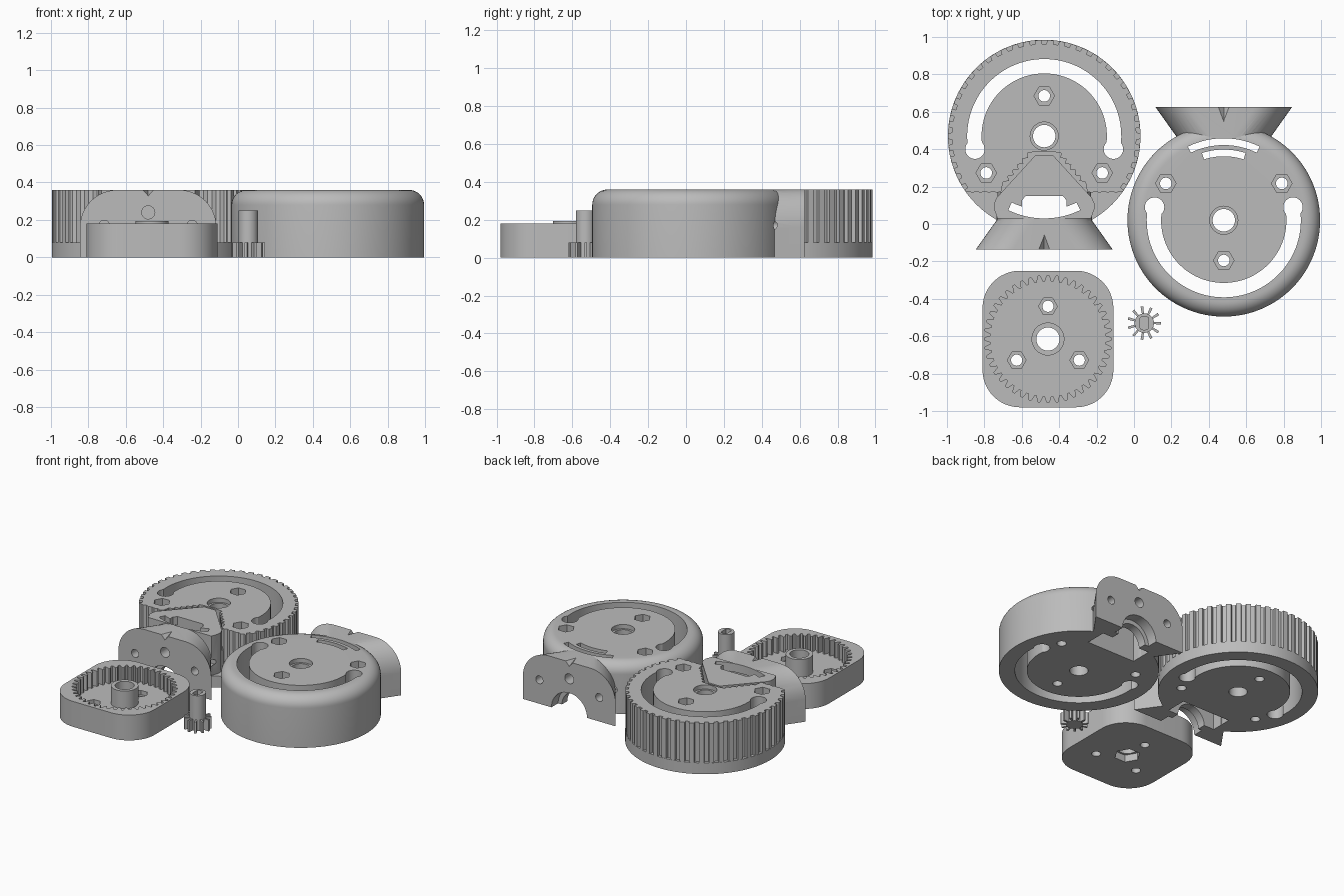
import bpy, bmesh
from math import sin, cos, pi, radians, atan2
from mathutils import Matrix

cube = bpy.data.objects.get("Cube")
if cube:
    bpy.data.objects.remove(cube, do_unlink=True)

GREY = (0.5, 0.5, 0.5, 1)
grey = bpy.data.materials.new("plain grey")
grey.use_nodes = True
grey.diffuse_color = GREY
next(n for n in grey.node_tree.nodes if n.type == 'BSDF_PRINCIPLED').inputs["Base Color"].default_value = GREY

H = 0.36        # height of both housings
R = 0.515       # radius of both housings
MOUTH = -0.605  # end of the flared neck


# ---------- outlines ----------
def circle(r, n=40, c=(0, 0), turn=0):
    return [(c[0] + r * cos(turn + 2 * pi * i / n), c[1] + r * sin(turn + 2 * pi * i / n)) for i in range(n)]


def gear(n, root, tip, low, high):
    # low and high are the half widths of a tooth at its root and tip, as a share of the pitch
    pts = []
    for i in range(n):
        for r, k in ((root, -low), (tip, -high), (tip, high), (root, low)):
            a = 2 * pi * (i + k) / n
            pts.append((r * cos(a), r * sin(a)))
    return pts


def arc_band(r0, r1, a0, a1, n=40):
    angles = [a0 + (a1 - a0) * i / n for i in range(n + 1)]
    return [(r1 * cos(a), r1 * sin(a)) for a in angles] + [(r0 * cos(a), r0 * sin(a)) for a in reversed(angles)]


def mirrored(half):
    return half + [(-x, y) for x, y in reversed(half)]


# ---------- solids ----------
def loft(name, rings):
    bm = bmesh.new()
    loops = [[bm.verts.new(p) for p in ring] for ring in rings]
    n = len(loops[0])
    for a, b in zip(loops, loops[1:]):
        for i in range(n):
            bm.faces.new((a[i], a[(i + 1) % n], b[(i + 1) % n], b[i]))
    bm.faces.new(loops[0])
    bm.faces.new(loops[-1])
    bmesh.ops.recalc_face_normals(bm, faces=bm.faces)
    mesh = bpy.data.meshes.new(name)
    bm.to_mesh(mesh)
    bm.free()
    mesh.materials.append(grey)
    obj = bpy.data.objects.new(name, mesh)
    bpy.context.collection.objects.link(obj)
    return obj


def prism(name, outline, z0, z1):
    return loft(name, [[(x, y, z) for x, y in outline] for z in (z0, z1)])


def bore(r, x, z, y0, y1):
    return loft("bore", [[(x + u, y, z + v) for u, v in circle(r)] for y in (y0, y1)])


def combine(obj, other, operation):
    mod = obj.modifiers.new(operation, 'BOOLEAN')
    mod.operation = operation
    mod.solver = 'EXACT'
    mod.object = other
    bpy.context.view_layer.update()
    bpy.ops.object.select_all(action='DESELECT')
    bpy.context.view_layer.objects.active = obj
    obj.select_set(True)
    bpy.ops.object.modifier_apply(modifier=mod.name)
    bpy.data.objects.remove(other, do_unlink=True)


def add(obj, other):
    combine(obj, other, 'UNION')


def cut(obj, outline, z0=-0.1, z1=0.5):
    combine(obj, prism("cutter", outline, z0, z1), 'DIFFERENCE')


def finish(obj, x, y, turn=0):
    obj.data.transform(Matrix.Translation((x, y, 0)) @ Matrix.Rotation(turn, 4, 'Z'))
    bpy.ops.object.select_all(action='DESELECT')
    bpy.context.view_layer.objects.active = obj
    obj.select_set(True)
    bpy.ops.object.shade_smooth_by_angle(angle=radians(30))


# ---------- shared housing features ----------
def neck_section(y, w, r=0.2):
    arc = [(w - r + r * cos(pi / 2 * i / 12), H - r + r * sin(pi / 2 * i / 12)) for i in range(13)]
    return [(x, y, z) for x, z in mirrored([(w, 0)] + arc)]


def add_neck(obj):
    add(obj, loft("neck", [neck_section(MOUTH, 0.365), neck_section(-0.45, 0.255), neck_section(-0.3, 0.25)]))


def cut_housing(obj):
    # long curved slot with round ends
    a = atan2(-0.07, 0.37)
    cut(obj, arc_band(0.335, 0.412, a, pi - a, 64))
    for side in (-1, 1):
        cut(obj, circle(0.052, 32, (side * 0.37, -0.07)))
    # centre bore with a shallow recess
    cut(obj, circle(0.06))
    cut(obj, circle(0.075), H - 0.03)
    # bolt holes with hexagonal nut pockets
    for c in ((0, 0.215), (-0.31, -0.197), (0.31, -0.197)):
        cut(obj, circle(0.031, 24, c))
        cut(obj, circle(0.055, 6, c), H - 0.12)
    # underside cavity and stepped half-round channel through the neck
    cut(obj, mirrored([(0.19, -0.32), (0.19, -0.47)]), -0.1, 0.3)
    for r, y0, y1 in ((0.14, -0.7, -0.53), (0.11, -0.56, -0.4)):
        combine(obj, bore(r, 0, 0, y0, y1), 'DIFFERENCE')
    # holes in the neck face and the pointed notch above them
    for x in (-0.235, 0.235):
        combine(obj, bore(0.028, x, 0.17, -0.7, -0.4), 'DIFFERENCE')
    combine(obj, bore(0.035, 0, 0.24, -0.7, -0.45), 'DIFFERENCE')
    notch = loft("notch", [[(-0.045, y, 0.37), (0.045, y, 0.37), (0, y, z)]
                           for y, z in ((MOUTH - 0.02, 0.32),)] +
                 [[(-0.002, -0.515, 0.37), (0.002, -0.515, 0.37), (0, -0.515, 0.365)]])
    combine(obj, notch, 'DIFFERENCE')


# ---------- toothed housing ----------
toothed = prism("toothed_housing", circle(R, 120), 0, 0.08)
rim = prism("toothed_rim", gear(50, 0.493, R - 0.001, 0.3, 0.25), 0.06, H)

# clear the space around the wedge, leaving jagged edges
edge = [(0.055, -0.085)]
for i in range(1, 12):
    t = i / 12
    edge.append((0.06 + 0.155 * t + 0.018 * (i % 2), -0.085 - 0.185 * t + 0.01 * (i % 2)))
edge += [(0.23 + 0.022 * i, -0.295 - 0.008 * (i % 2)) for i in range(15)]
edge.append((0.55, -0.7))
cut(rim, mirrored(edge), 0.08)
add(toothed, rim)

# wedge rising out of the gap, joined to the neck
wedge = mirrored([(0.045, -0.1), (0.255, -0.33), (0.268, -0.36), (0.268, -0.39), (0.25, -0.44)])
add(toothed, prism("wedge", wedge, 0, H))
add_neck(toothed)
cut_housing(toothed)
cut(toothed, arc_band(0.395, 0.44, radians(244), radians(296), 24))
cut(toothed, mirrored([(0.1, -0.32), (0.12, -0.345), (0.12, -0.4)]))
finish(toothed, -0.48, 0.47)

# ---------- rounded housing ----------
rings = [(R, 0)] + [(R - 0.08 + 0.08 * cos(pi / 2 * i / 10), H - 0.08 + 0.08 * sin(pi / 2 * i / 10)) for i in range(11)]
rounded = loft("rounded_housing", [[(x, y, z) for x, y in circle(r, 120)] for r, z in rings])
add_neck(rounded)
cut_housing(rounded)
for r, spread in ((0.42, 26), (0.36, 18)):
    cut(rounded, arc_band(r - 0.018, r + 0.018, radians(270 - spread), radians(270 + spread), 24))
finish(rounded, 0.48, 0.02, pi)

# ---------- internal ring gear in a rounded square block ----------
corner = 0.2
block_outline = []
for q, (sx, sy) in enumerate(((1, 1), (-1, 1), (-1, -1), (1, -1))):
    for i in range(13):
        a = pi / 2 * (q + i / 12)
        block_outline.append((sx * (0.35 - corner) + corner * cos(a), sy * (0.365 - corner) + corner * sin(a)))
block = prism("ring_gear_block", block_outline, 0, 0.18)
cut(block, gear(44, 0.308, 0.34, 0.36, 0.12), 0.07)
add(block, prism("hub", circle(0.088), 0.05, 0.195))
cut(block, circle(0.062))
cut(block, circle(0.085, 6), -0.1, 0.05)
for angle in (90, 210, 330):
    c = (0.175 * cos(radians(angle)) * 0.96, 0.175 * sin(radians(angle)))
    c = (c[0] * 1.15, c[1] if angle == 90 else -0.113)
    cut(block, circle(0.03, 24, c))
    cut(block, circle(0.05, 6, c), 0.04)
finish(block, -0.46, -0.615)

# ---------- pinion with a flat-sided shaft socket ----------
pinion = prism("pinion", gear(11, 0.045, 0.09, 0.2, 0.14), 0, 0.08)
add(pinion, prism("shaft", circle(0.052), 0, 0.25))
cut(pinion, [(max(-0.022, min(0.022, x)), y) for x, y in circle(0.036, 30, turn=pi / 30)], 0.12)
finish(pinion, 0.055, -0.53)
